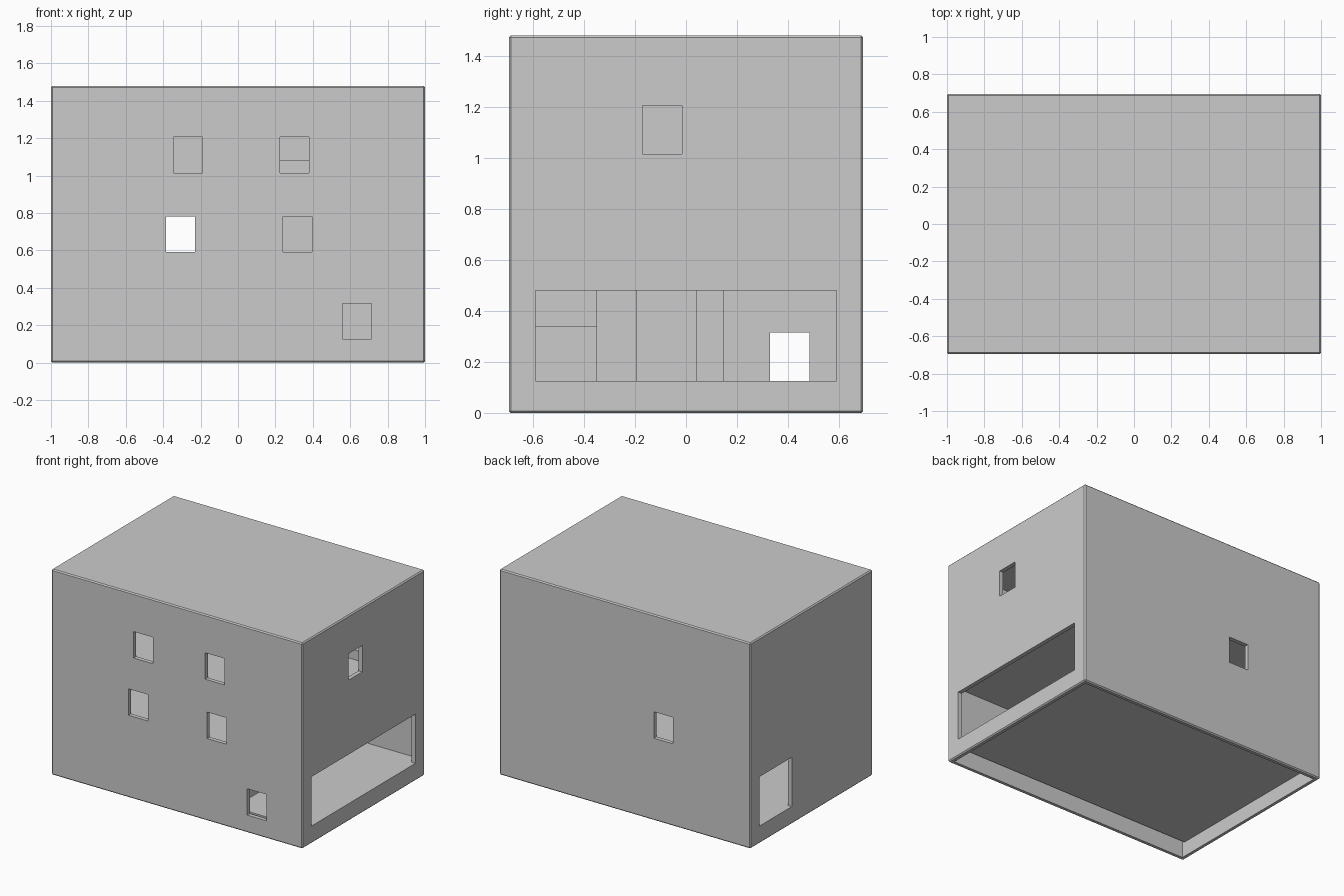
import bpy

if "Cube" in bpy.data.objects:
    bpy.data.objects.remove(bpy.data.objects["Cube"])


def box(name, x0, x1, y0, y1, z0, z1):
    bpy.ops.mesh.primitive_cube_add(size=1, location=((x0 + x1) / 2, (y0 + y1) / 2, (z0 + z1) / 2))
    ob = bpy.context.object
    ob.name = name
    ob.scale = (x1 - x0, y1 - y0, z1 - z0)
    bpy.ops.object.transform_apply(location=False, rotation=False, scale=True)
    return ob


def cut(target, bounds):
    cutter = box("cutter", *bounds)
    cutter.hide_render = True
    mod = target.modifiers.new("opening", 'BOOLEAN')
    mod.operation = 'DIFFERENCE'
    mod.solver = 'EXACT'
    mod.object = cutter
    bpy.context.view_layer.objects.active = target
    bpy.ops.object.modifier_apply(modifier=mod.name)
    bpy.data.objects.remove(cutter, do_unlink=True)


W, D, H, T = 1.0, 0.695, 1.48, 0.03
X, Y = W - T, D - T
WIN_W, WIN_H = 0.155, 0.19
GROUND, MIDDLE, UPPER = 0.126, 0.592, 1.015

# Outer shell: open underneath, finely chamfered edges
shell = box("building_shell", -W, W, -D, D, 0, H)
bev = shell.modifiers.new("edges", 'BEVEL')
bev.width = 0.008
bev.segments = 1
bpy.ops.object.modifier_apply(modifier=bev.name)
cut(shell, (-X, X, -Y, Y, -0.1, H - T))

# Front windows
for x, z in ((-0.345, UPPER), (0.225, UPPER), (-0.385, MIDDLE), (0.24, MIDDLE), (0.56, GROUND)):
    cut(shell, (x, x + WIN_W, -D - 0.1, -Y + 0.05, z, z + WIN_H))
# Back window
cut(shell, (-0.385, -0.23, Y - 0.05, D + 0.1, MIDDLE, MIDDLE + WIN_H))
# Right window and wide entrance, left doorway
cut(shell, (X - 0.05, W + 0.1, -0.17, -0.015, UPPER, UPPER + WIN_H))
cut(shell, (X - 0.05, W + 0.1, -0.59, 0.59, GROUND, 0.48))
cut(shell, (-W - 0.1, -X + 0.05, 0.225, 0.59, GROUND, 0.48))

# Storey floors; the middle one leaves a stairwell on the left
box("ground_floor", -X, X, -Y + 0.02, Y, GROUND - 0.02, GROUND)
box("middle_floor", -0.6, X, -Y, Y, MIDDLE - 0.03, MIDDLE - 0.005)
box("upper_floor", -X, X, -Y, Y, UPPER - 0.03, UPPER - 0.005)
box("upper_platform", 0.0, X, 0.12, Y, UPPER - 0.005, 1.08)

# Ground floor partitions stepping back from the entrance
room_wall = box("room_wall", 0.27, 0.3, 0.145, Y, GROUND, MIDDLE - 0.03)
cut(room_wall, (0.2, 0.4, 0.33, 0.485, GROUND - 0.01, 0.315))
box("low_block", 0.2, 0.42, -Y, -0.35, GROUND, 0.34)
for i, (x, y0, y1) in enumerate(((0.1, -0.35, -0.195), (0.0, -0.195, 0.04), (0.2, 0.04, 0.145))):
    box(f"hall_wall_{i + 1}", x - 0.03, x, y0, y1, GROUND, MIDDLE - 0.03)
box("rear_hall_wall", 0.17, 0.2, -Y, -0.35, 0.34, MIDDLE - 0.03)
